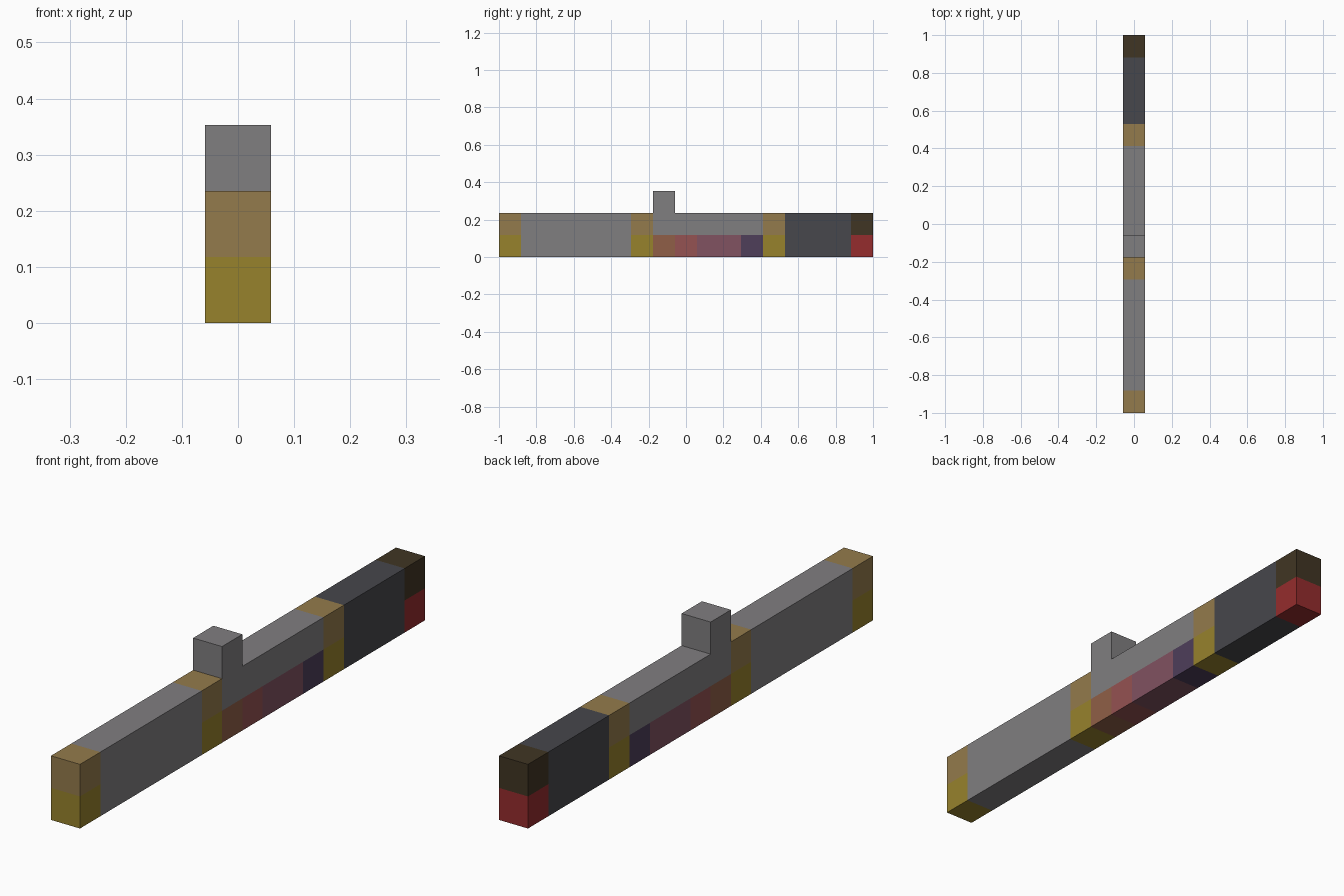
import bpy
import bmesh

if "Cube" in bpy.data.objects:
    bpy.data.objects.remove(bpy.data.objects["Cube"], do_unlink=True)

LENGTH = 17          # body length in blocks
U = 2 / LENGTH       # size of one block


def make_material(name, hex_code):
    """Flat material from a hex colour, converted to linear."""
    parts = [int(hex_code[i:i + 2], 16) / 255 for i in (0, 2, 4)]
    linear = [c / 12.92 if c < 0.04 else ((c + 0.055) / 1.055) ** 2.4 for c in parts]
    mat = bpy.data.materials.new(name)
    mat.use_nodes = True
    mat.diffuse_color = (*linear, 1)
    bsdf = next(n for n in mat.node_tree.nodes if n.type == "BSDF_PRINCIPLED")
    bsdf.inputs["Base Color"].default_value = (*linear, 1)
    bsdf.inputs["Roughness"].default_value = 0.9
    return mat


MATS = {name: make_material(name, code) for name, code in {
    "grey": "807E80", "tan": "947B4C", "mustard": "97822C",
    "rust": "905F47", "coral": "955252", "mauve": "815261",
    "purple": "4E3E5A", "charcoal": "47474C", "dark_brown": "403523",
    "red": "952C2D"}.items()}

# Bands from front to back: end block, upper colour, lower colour
BANDS = [
    (1, "tan", "mustard"),
    (6, "grey", "grey"),
    (7, "tan", "mustard"),
    (8, "grey", "rust"),
    (9, "grey", "coral"),
    (11, "grey", "mauve"),
    (12, "grey", "purple"),
    (13, "tan", "mustard"),
    (16, "charcoal", "charcoal"),
    (17, "dark_brown", "red"),
]


def add_box(name, y0, y1, z0, z1, cuts_y=(), cuts_z=()):
    """Box one block wide, sized in blocks, cut along its length and height."""
    bm = bmesh.new()
    bmesh.ops.create_cube(bm, size=1)
    for v in bm.verts:
        v.co.x *= U
        v.co.y = (y1 if v.co.y > 0 else y0) * U - 1
        v.co.z = (z1 if v.co.z > 0 else z0) * U
    planes = [((0, y * U - 1, 0), (0, 1, 0)) for y in cuts_y]
    planes += [((0, 0, z * U), (0, 0, 1)) for z in cuts_z]
    for co, normal in planes:
        bmesh.ops.bisect_plane(bm, geom=bm.verts[:] + bm.edges[:] + bm.faces[:],
                               plane_co=co, plane_no=normal)
    mesh = bpy.data.meshes.new(name)
    bm.to_mesh(mesh)
    bm.free()
    obj = bpy.data.objects.new(name, mesh)
    bpy.context.collection.objects.link(obj)
    return obj


# Long body, coloured by band along its length and by upper or lower half
body = add_box("body", 0, LENGTH, 0, 2, [b[0] for b in BANDS[:-1]], [1])
slots = list(MATS)
for name in slots:
    body.data.materials.append(MATS[name])
for face in body.data.polygons:
    along = (face.center.y + 1) / U
    band = next((b for b in BANDS if along < b[0]), BANDS[-1])
    face.material_index = slots.index(band[1] if face.center.z > U else band[2])

# Small block on top
top_block = add_box("top_block", 7, 8, 2, 3)
top_block.data.materials.append(MATS["grey"])
